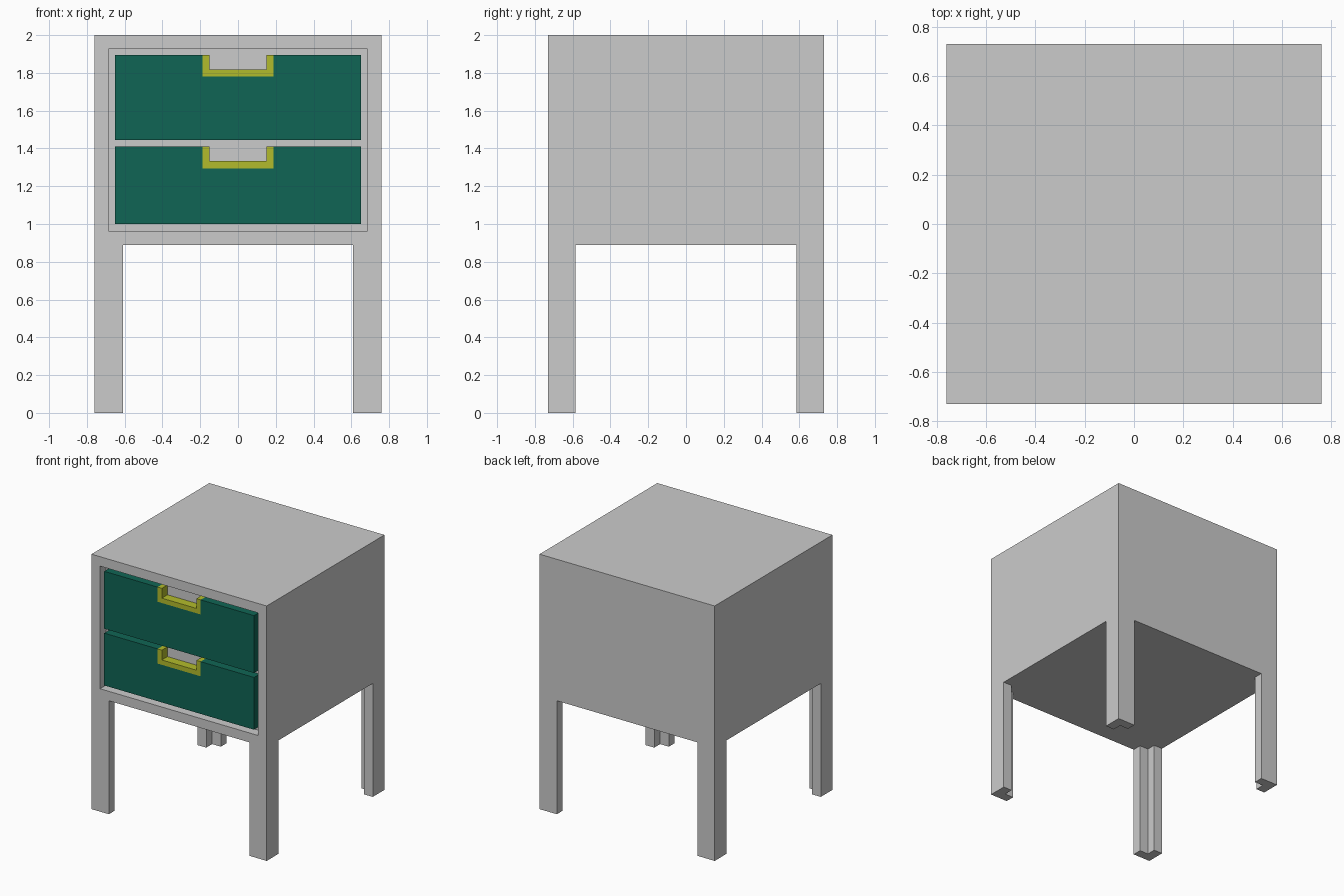
import bpy, bmesh
from mathutils import Vector

if "Cube" in bpy.data.objects:
    bpy.data.objects.remove(bpy.data.objects["Cube"])

W, D, H = 0.76, 0.73, 2.0      # half width, half depth, height
WALL, BASE = 0.074, 0.89       # frame thickness, underside height
FRONT, PANEL, RECESS = -D, 0.07, 0.074


def material(name, colour):
    m = bpy.data.materials.new(name)
    m.diffuse_color = (*colour, 1)
    m.use_nodes = True
    m.node_tree.nodes["Principled BSDF"].inputs["Base Color"].default_value = m.diffuse_color
    return m


def finish(bm, name, mat=None):
    bmesh.ops.recalc_face_normals(bm, faces=bm.faces)
    me = bpy.data.meshes.new(name)
    bm.to_mesh(me)
    bm.free()
    ob = bpy.data.objects.new(name, me)
    bpy.context.collection.objects.link(ob)
    if mat:
        me.materials.append(mat)
    return ob


def prism(name, points, direction, mat=None):
    """Extrude a closed 3D outline along a vector."""
    bm = bmesh.new()
    face = bm.faces.new([bm.verts.new(p) for p in points])
    ext = bmesh.ops.extrude_face_region(bm, geom=[face], use_keep_orig=True)
    moved = [v for v in ext['geom'] if isinstance(v, bmesh.types.BMVert)]
    bmesh.ops.translate(bm, vec=Vector(direction), verts=moved)
    return finish(bm, name, mat)


def u_shape(name, half, bottom, top, inner_half, inner_bottom, mat):
    """Panel on the cabinet front with a notch in its top edge."""
    outline = [(-half, bottom), (half, bottom), (half, top), (inner_half, top),
               (inner_half, inner_bottom), (-inner_half, inner_bottom),
               (-inner_half, top), (-half, top)]
    return prism(name, [(x, FRONT, z) for x, z in outline], (0, PANEL, 0), mat)


# Cabinet: box with a recess framed in the front
bm = bmesh.new()
bmesh.ops.create_cube(bm, size=1)
bmesh.ops.scale(bm, vec=(2 * W, 2 * D, H - BASE), verts=bm.verts)
bmesh.ops.translate(bm, vec=(0, 0, (H + BASE) / 2), verts=bm.verts)
bm.normal_update()
front = min(bm.faces, key=lambda f: f.calc_center_median().y)
bmesh.ops.inset_region(bm, faces=[front], thickness=WALL, use_even_offset=True)
back = bmesh.ops.extrude_discrete_faces(bm, faces=[front])['faces'][0]
bmesh.ops.translate(bm, vec=(0, RECESS, 0), verts=back.verts)
finish(bm, "cabinet")

# Legs: L-shaped section, open toward the middle
LX, LY = 0.15, 0.145
section = [(0, 0), (LX, 0), (LX, LY / 2), (LX / 2, LY / 2), (LX / 2, LY), (0, LY)]
for sx, side in ((-1, "left"), (1, "right")):
    for sy, end in ((-1, "front"), (1, "back")):
        pts = [(sx * (W - x), sy * (D - y), 0) for x, y in section]
        prism(f"{end}_{side}_leg", pts, (0, 0, BASE))

# Drawer fronts with U-shaped handles set into the top edge
green = material("green", (0.005, 0.13, 0.09))
yellow = material("yellow", (0.45, 0.5, 0.025))
for name, bottom, top in (("upper", 1.445, 1.895), ("lower", 1.0, 1.41)):
    u_shape(name + "_drawer_front", 0.65, bottom, top, 0.187, top - 0.115, green)
    u_shape(name + "_handle", 0.187, top - 0.115, top, 0.15, top - 0.077, yellow)
